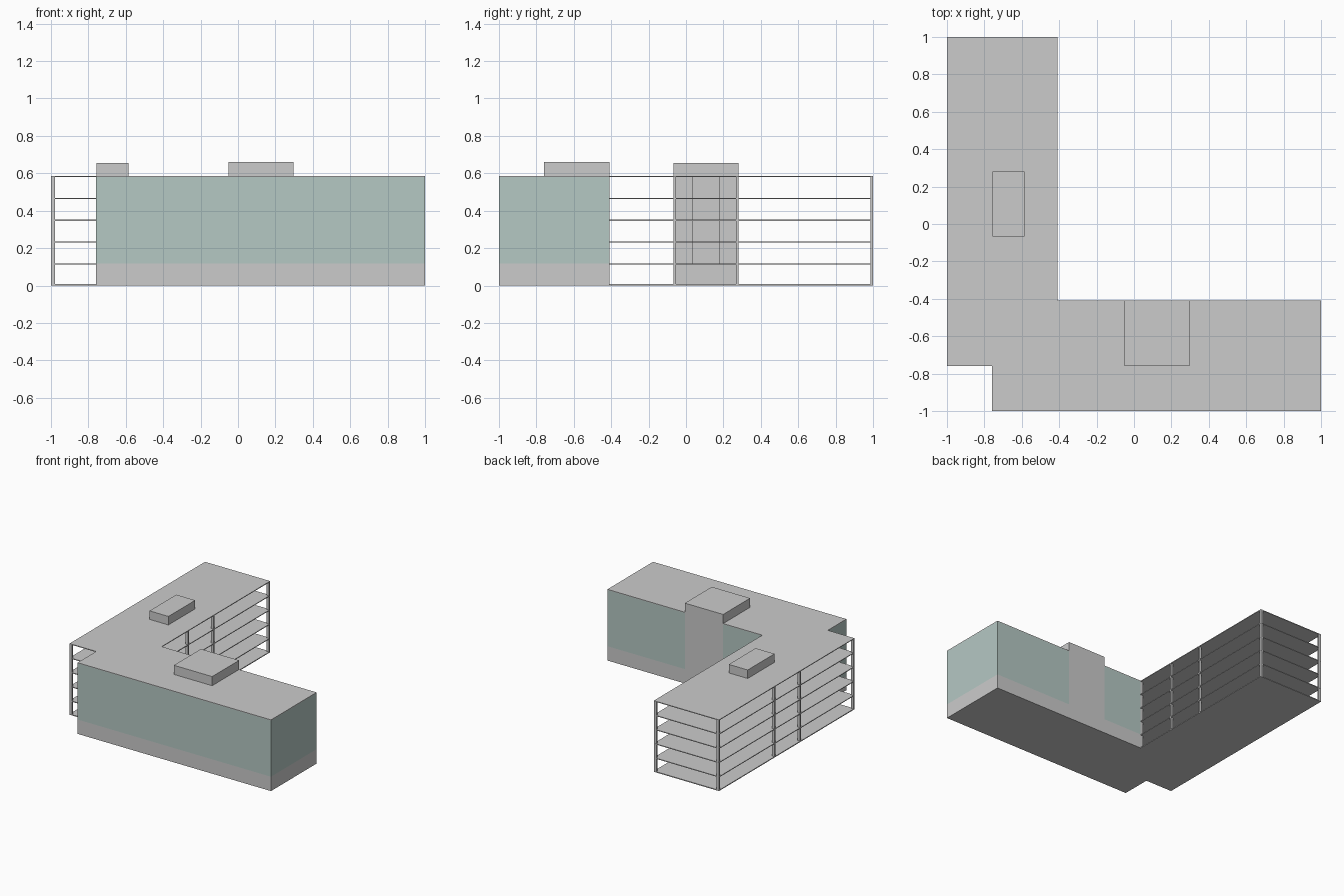
import bpy, bmesh

if "Cube" in bpy.data.objects:
    bpy.data.objects.remove(bpy.data.objects["Cube"])


def prism(name, outline, z0, z1, mat=None):
    """Extrude a closed plan outline from z0 to z1."""
    bm = bmesh.new()
    face = bm.faces.new([bm.verts.new((x, y, z0)) for x, y in outline])
    ext = bmesh.ops.extrude_face_region(bm, geom=[face])
    for v in ext["geom"]:
        if isinstance(v, bmesh.types.BMVert):
            v.co.z = z1
    bmesh.ops.recalc_face_normals(bm, faces=bm.faces)
    mesh = bpy.data.meshes.new(name)
    bm.to_mesh(mesh)
    bm.free()
    obj = bpy.data.objects.new(name, mesh)
    bpy.context.collection.objects.link(obj)
    if mat:
        mesh.materials.append(mat)
    return obj


def box(name, x0, x1, y0, y1, z0, z1, mat=None):
    return prism(name, [(x0, y0), (x1, y0), (x1, y1), (x0, y1)], z0, z1, mat)


glass = bpy.data.materials.new("tinted_glass")
glass.diffuse_color = (0.46, 0.58, 0.55, 1)
glass.use_nodes = True
glass.node_tree.nodes["Principled BSDF"].inputs["Base Color"].default_value = glass.diffuse_color

ROOF = 0.585
BASE = 0.118
SLAB = 0.006
N = 0.758      # notch at the outer corner
W = -0.408     # inner faces of both wings
C0, C1 = -0.052, 0.296   # front wing core in x


def plan(i):
    """L-shaped plan; i insets the edges that sit behind the facade."""
    return [(-N + i, -1 + i), (1 - i, -1 + i), (1 - i, W - i), (W, W - i),
            (W, 1), (-1, 1), (-1, -N), (-N + i, -N)]


# floor slabs and roof
for k, top in enumerate((0.007, BASE, 0.235, 0.352, 0.469)):
    prism(f"floor_slab_{k}", plan(0.003 if k else 0), 0 if k == 0 else top - SLAB, top)
prism("roof_slab", plan(0), ROOF - SLAB, ROOF)

# facade of the front wing: plain plinth below, glazing above
T = 0.006
outer = [(W, W), (W, W - T), (C0, W - T), (C0, W)]
front_u = [(-N, -N), (-N, -1), (1, -1), (1, W), (C1, W), (C1, W - T),
           (1 - T, W - T), (1 - T, -1 + T), (-N + T, -1 + T), (-N + T, -N)]
for label, z0, z1, mat in (("plinth", 0.007, BASE, None),
                           ("glazing", BASE, ROOF - SLAB, glass)):
    prism(f"{label}_outer_wall", front_u, z0, z1, mat)
    prism(f"{label}_courtyard_wall", outer, z0, z1, mat)

# front wing stair core, flush with the courtyard face
box("front_core", C0, C1, -N, W, 0.003, 0.66)

# side wing core: solid base, recessed lobby above, roof house
X0, X1, Y0, Y1 = -0.757, -0.585, -0.068, 0.28
box("side_core_base", X0, X1, Y0, Y1, 0.003, BASE - 0.001)
prism("side_core_shaft",
      [(X0, Y0), (X1, Y0), (X1, 0.035), (X0 + 0.08, 0.035),
       (X0 + 0.08, 0.18), (X1, 0.18), (X1, Y1), (X0, Y1)],
      BASE - 0.001, ROOF - 0.003)
box("side_core_roof_house", X0, X1, Y0, Y1, ROOF - 0.003, 0.655)

# columns along the open side wing
CX, CY = 0.023, 0.014
for side, x in (("outer", -1), ("courtyard", W - CX)):
    for k, y in enumerate((-N, Y0, Y1 - CY, 1 - CY)):
        if side == "courtyard" and k == 0:
            continue
        box(f"{side}_column_{k}", x + 0.0005, x + CX - 0.0005,
            y + 0.0005, y + CY - 0.0005, 0.003, ROOF - 0.003)
# inner corner post
box("corner_column", W - CX, W - 0.0005, W - CY, W - 0.0005, 0.003, ROOF - 0.003)

# centre the model on its height base
for o in bpy.context.collection.objects:
    o.select_set(False)
